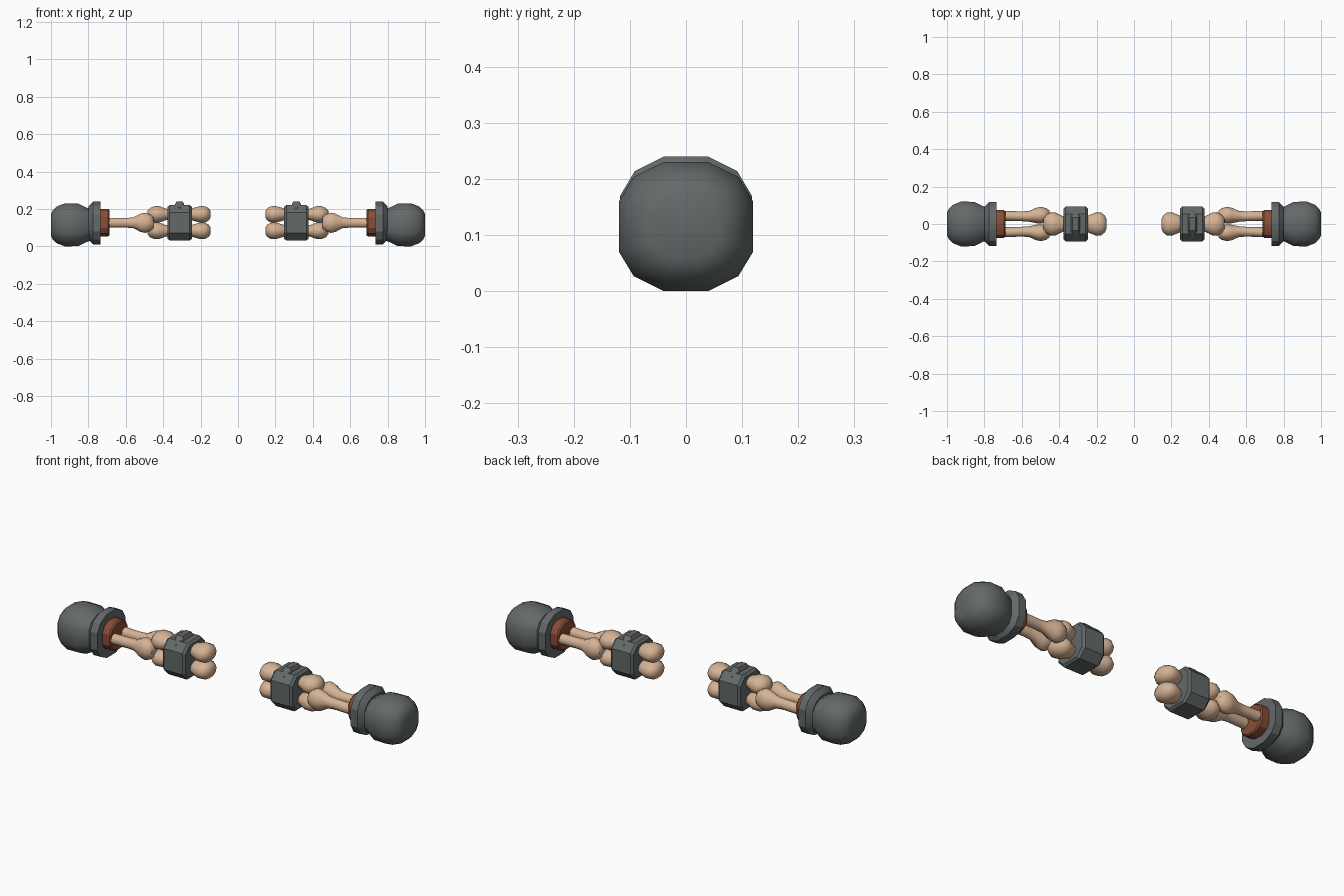
import bpy, bmesh, math

if "Cube" in bpy.data.objects:
    bpy.data.objects.remove(bpy.data.objects["Cube"])

def material(name, rgb):
    m = bpy.data.materials.new(name)
    m.diffuse_color = (*rgb, 1)
    m.use_nodes = True
    m.node_tree.nodes["Principled BSDF"].inputs["Base Color"].default_value = m.diffuse_color
    return m

STEEL = material("dark steel", (0.125, 0.14, 0.14))
BONE = material("bone tan", (0.67, 0.45, 0.30))
LEATHER = material("brown leather", (0.25, 0.075, 0.038))

def section(quarter):
    """Mirror the first-quadrant points into a closed unit cross-section."""
    pts = [(a * u, b * v) for a in (1, -1) for b in (1, -1) for u, v in quarter]
    return sorted(pts, key=lambda p: math.atan2(p[1], p[0]))

ROUNDED = section([(1, .39), (.78, .77), (.33, 1)])
OCTAGON = section([(1, .58), (.58, 1)])
ROUND = [(math.cos(i * math.pi / 5), math.sin(i * math.pi / 5)) for i in range(10)]

def finish(name, bm, mat, angle):
    bmesh.ops.recalc_face_normals(bm, faces=bm.faces)
    me = bpy.data.meshes.new(name)
    bm.to_mesh(me)
    bm.free()
    me.materials.append(mat)
    ob = bpy.data.objects.new(name, me)
    bpy.context.collection.objects.link(ob)
    if angle:
        bpy.ops.object.select_all(action='DESELECT')
        ob.select_set(True)
        bpy.context.view_layer.objects.active = ob
        bpy.ops.object.shade_smooth_by_angle(angle=math.radians(angle))

def loft(name, mat, sect, rings, side, angle=0):
    """Skin the section along x; each ring is (x, y, z, y radius, z radius)."""
    bm = bmesh.new()
    loops = [[bm.verts.new((side * x, y + ry * u, z + rz * v)) for u, v in sect]
             for x, y, z, ry, rz in rings]
    n = len(sect)
    for a, b in zip(loops, loops[1:]):
        for i in range(n):
            j = (i + 1) % n
            bm.faces.new((a[i], a[j], b[j], b[i]))
    bm.faces.new(loops[0])
    bm.faces.new(loops[-1])
    finish(name, bm, mat, angle)

for side, tag in ((1, "right"), (-1, "left")):
    # Upper arm: two stacked bones with knobs at each end
    upper = [(.146, .018), (.156, .034), (.175, .045), (.20, .047), (.235, .037), (.26, .028),
             (.37, .028), (.395, .036), (.42, .046), (.445, .047), (.47, .036), (.485, .018)]
    for z, level in ((.171, "top"), (.083, "bottom")):
        loft(f"{tag}_upper_bone_{level}", BONE, ROUND,
             [(x, 0, z, r * 1.34, r) for x, r in upper], side, 50)

    # Steel clamp around the upper bones
    loft(f"{tag}_clamp", STEEL, OCTAGON,
         [(x, 0, .126, .093 * k, .095 * k)
          for x, k in ((.247, .9), (.258, 1), (.365, 1), (.376, .9))], side, 30)

    # Pointed ridge on top of the clamp
    bm = bmesh.new()
    for sy in (1, -1):
        bm.verts.new((side * .312, sy * .078, .203))
        for sx in (1, -1):
            for dx, y, z in ((.024, .04, .20), (.024, .04, .225), (.016, .034, .24)):
                bm.verts.new((side * .312 + sx * dx, sy * y, z))
    bmesh.ops.convex_hull(bm, input=bm.verts[:])
    finish(f"{tag}_clamp_ridge", bm, STEEL, 0)

    # Forearm: two side-by-side bones, knobbed at the elbow
    fore = [(.452, .046, .025, .03), (.468, .046, .038, .046), (.495, .047, .044, .057),
            (.52, .046, .042, .052), (.56, .041, .029, .03), (.60, .041, .026, .027),
            (.72, .045, .027, .028)]
    for sy, face in ((1, "back"), (-1, "front")):
        loft(f"{tag}_forearm_bone_{face}", BONE, ROUND,
             [(x, sy * y, .126, ry, rz) for x, y, ry, rz in fore], side, 50)

    # Leather wrist band
    loft(f"{tag}_wrist_band", LEATHER, ROUNDED,
         [(x, 0, .127, r, r) for x, r in ((.688, .068), (.695, .074), (.75, .074))], side, 30)

    # Flared steel cuff
    loft(f"{tag}_cuff", STEEL, ROUNDED,
         [(x, 0, .125, r * 1.02, r)
          for x, r in ((.735, .114), (.775, .115), (.80, .09))], side, 30)

    # Heavy rounded fist
    fist = [(.78, .082), (.81, .092), (.855, .114), (.925, .115),
            (.97, .098), (.99, .078), (1.0, .058)]
    loft(f"{tag}_fist", STEEL, ROUNDED,
         [(x, 0, .115, r * 1.04, r) for x, r in fist], side, 50)
